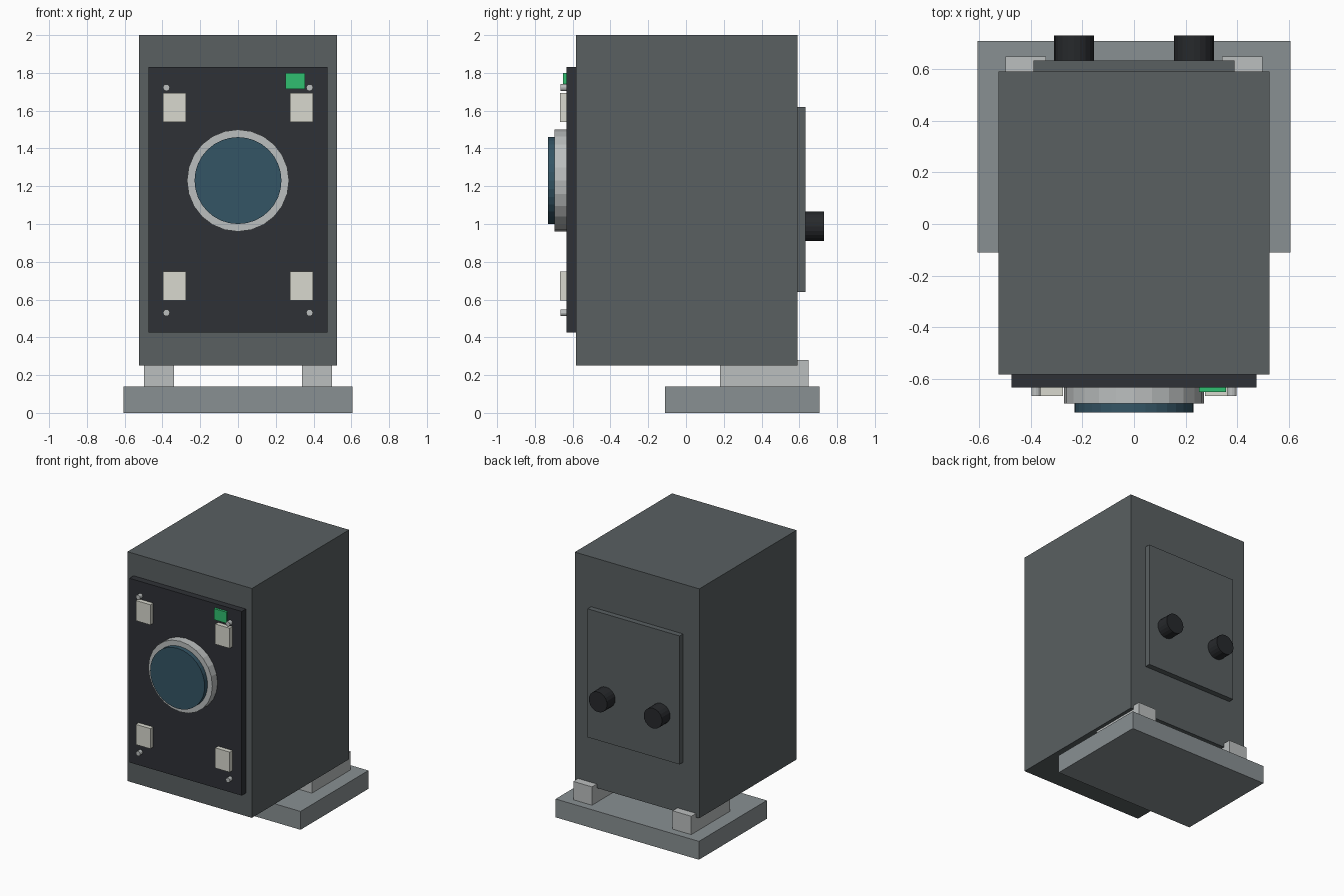
import bpy, bmesh
from math import pi
from mathutils import Matrix

if "Cube" in bpy.data.objects:
    bpy.data.objects.remove(bpy.data.objects["Cube"])


def mat(name, r, g, b):
    m = bpy.data.materials.new(name)
    m.diffuse_color = (r, g, b, 1)
    m.use_nodes = True
    m.node_tree.nodes["Principled BSDF"].inputs["Base Color"].default_value = m.diffuse_color
    return m


BODY = mat("body_grey", 0.10, 0.115, 0.12)
PANEL = mat("panel_black", 0.028, 0.031, 0.037)
KNOB = mat("knob_black", 0.02, 0.022, 0.025)
BASE = mat("base_grey", 0.25, 0.28, 0.29)
METAL = mat("light_metal", 0.50, 0.52, 0.52)
GLASS = mat("lens_blue", 0.034, 0.09, 0.13)
CREAM = mat("pad_cream", 0.69, 0.69, 0.62)
GREEN = mat("lamp_green", 0.03, 0.52, 0.16)


def finish(name, bm, m):
    me = bpy.data.meshes.new(name)
    bm.to_mesh(me)
    bm.free()
    me.materials.append(m)
    ob = bpy.data.objects.new(name, me)
    bpy.context.collection.objects.link(ob)
    return ob


def box(name, x, y, z, m):
    bm = bmesh.new()
    bmesh.ops.create_cube(bm, size=1)
    for v in bm.verts:
        v.co = [(a + b) / 2 + c * (b - a) for (a, b), c in zip((x, y, z), v.co)]
    return finish(name, bm, m)


def disc(name, x, z, r, y0, y1, sides, m):
    """Cylinder along y."""
    bm = bmesh.new()
    t = Matrix.Translation((x, (y0 + y1) / 2, z)) @ Matrix.Rotation(pi / 2, 4, 'X')
    bmesh.ops.create_cone(bm, cap_ends=True, segments=sides, radius1=r, radius2=r,
                          depth=y1 - y0, matrix=t)
    return finish(name, bm, m)


# Base and cabinet
box("base_plate", (-0.605, 0.605), (-0.11, 0.708), (0, 0.14), BASE)
box("cabinet", (-0.525, 0.525), (-0.582, 0.59), (0.25, 2.0), BODY)

# Front panel with lens
box("front_panel", (-0.474, 0.474), (-0.632, -0.582), (0.425, 1.83), PANEL)
disc("lens_ring", 0, 1.23, 0.27, -0.695, -0.632, 24, METAL)
disc("lens", 0, 1.23, 0.23, -0.73, -0.66, 32, GLASS)
box("indicator_lamp", (0.252, 0.356), (-0.65, -0.632), (1.715, 1.80), GREEN)

# Rear service panel
box("rear_panel", (-0.388, 0.388), (0.59, 0.632), (0.64, 1.62), BODY)

# Mirrored parts
for side, s in (("left", -1), ("right", 1)):
    def span(a, b):
        return tuple(sorted((s * a, s * b)))
    box(side + "_foot_rail", span(0.34, 0.498), (0.18, 0.648), (0.14, 0.28), METAL)
    disc(side + "_rear_knob", s * 0.232, 0.988, 0.077, 0.632, 0.73, 20, KNOB)
    for level, z, zs in (("upper", 1.617, 1.722), ("lower", 0.672, 0.53)):
        box(f"{level}_{side}_pad", span(0.274, 0.396), (-0.666, -0.632),
            (z - 0.077, z + 0.077), CREAM)
        disc(f"{level}_{side}_screw", s * 0.379, zs, 0.018, -0.665, -0.632, 12, METAL)
